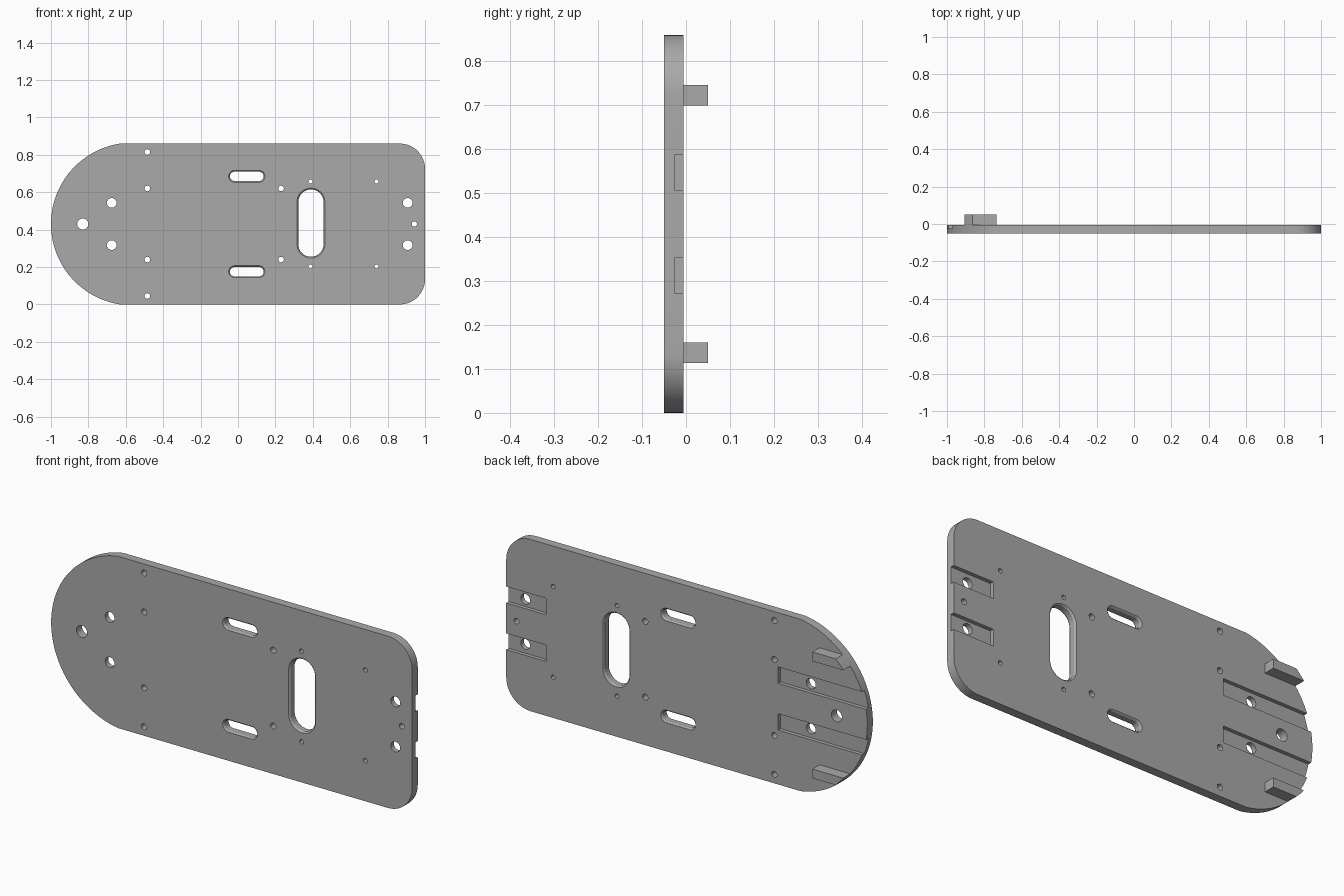
import bpy, bmesh
from math import sin, cos, pi, asin

cube = bpy.data.objects.get("Cube")
if cube:
    bpy.data.objects.remove(cube, do_unlink=True)

grey = bpy.data.materials.new("plain grey")
grey.use_nodes = True
color = (0.4, 0.4, 0.4, 1)
grey.diffuse_color = color
grey.node_tree.nodes["Principled BSDF"].inputs["Base Color"].default_value = color

FRONT, BACK, RIB_BACK, FLOOR = -0.05, -0.006, 0.05, -0.025
H = 0.86
MID = H / 2
ARC_X, ARC_R = -0.565, 0.435                 # rounded nose
CORNER = 0.135                               # rounded tail corners
NEAR, FAR = 0.076, 0.158                     # groove sides, from the middle
NOSE_GROOVE, TAIL_GROOVE = -0.505, 0.78      # closed groove ends


def arc(cx, cz, r, a0, a1, n):
    return [(cx + r * cos(a0 + (a1 - a0) * i / n),
             cz + r * sin(a0 + (a1 - a0) * i / n)) for i in range(n + 1)]


def nose_arc(d0, d1, n):
    """Part of the nose curve between two heights from the middle."""
    return arc(ARC_X, MID, ARC_R, pi - asin(d0 / ARC_R), pi - asin(d1 / ARC_R), n)


def circle(x, z, r):
    return arc(x, z, r, 0, 2 * pi, 16)[:-1]


def slot(cx, cz, w, h, grow):
    """Outline of a slot with round ends."""
    w, h = w / 2 + grow, h / 2 + grow
    r = min(w, h)
    dx, dz = w - r, h - r
    if dx > dz:
        return (arc(cx + dx, cz, r, -pi / 2, pi / 2, 16)
                + arc(cx - dx, cz, r, pi / 2, 3 * pi / 2, 16))
    return (arc(cx, cz + dz, r, 0, pi, 16)
            + arc(cx, cz - dz, r, pi, 2 * pi, 16))


def wall(bm, rings):
    """Side faces through (y, outline) rings."""
    loops = [[bm.verts.new((x, y, z)) for x, z in pts] for y, pts in rings]
    for a, b in zip(loops, loops[1:]):
        for i in range(len(a)):
            bm.faces.new((a[i - 1], a[i], b[i], b[i - 1]))


def cap(bm, y, outlines):
    """Flat face at y; every outline after the first is a hole."""
    edges = []
    for pts in outlines:
        verts = [bm.verts.new((x, y, z)) for x, z in pts]
        edges += [bm.edges.new((verts[i - 1], verts[i])) for i in range(len(verts))]
    bmesh.ops.triangle_fill(bm, edges=edges, use_beauty=True, normal=(0, 1, 0))


def finish(name, bm):
    bmesh.ops.remove_doubles(bm, verts=bm.verts, dist=0.00001)
    bmesh.ops.recalc_face_normals(bm, faces=bm.faces)
    for face in bm.faces:
        face.smooth = True
    for edge in bm.edges:
        edge.smooth = edge.calc_face_angle(pi) < pi / 6
    mesh = bpy.data.meshes.new(name)
    bm.to_mesh(mesh)
    bm.free()
    mesh.materials.append(grey)
    bpy.context.collection.objects.link(bpy.data.objects.new(name, mesh))


def plate_outline(notched):
    """Plate edge, with or without the open ends of the grooves."""
    pts = arc(1 - CORNER, CORNER, CORNER, -pi / 2, 0, 14)
    for d0, d1 in ((-FAR, -NEAR), (NEAR, FAR)):
        pts.append((1, MID + d0))
        if notched:
            pts += [(TAIL_GROOVE, MID + d0), (TAIL_GROOVE, MID + d1)]
        pts.append((1, MID + d1))
    pts += arc(1 - CORNER, H - CORNER, CORNER, 0, pi / 2, 14)
    pts += nose_arc(MID, FAR, 20)
    for d0, d1, after in ((FAR, NEAR, -NEAR), (-NEAR, -FAR, -MID)):
        if notched:
            pts += [(NOSE_GROOVE, MID + d0), (NOSE_GROOVE, MID + d1)]
        else:
            pts += nose_arc(d0, d1, 4)[1:-1]
        pts += nose_arc(d1, after, 8 if after == -NEAR else 20)
    return pts


bm = bmesh.new()
through = []        # holes that reach the back face
sunk = []           # holes that end on a groove floor

# Screw holes: x, distance from middle, radius
for x, d, r in ((-0.83, 0, 0.03), (-0.485, 0.385, 0.015), (-0.485, 0.19, 0.015),
                (0.23, 0.19, 0.015), (0.387, 0.227, 0.011),
                (0.74, 0.227, 0.011), (0.943, 0, 0.014)):
    for side in ((-1, 1) if d else (1,)):
        through.append(circle(x, MID + side * d, r))
for pts in through:
    wall(bm, [(FRONT, pts), (BACK, pts)])

# Grooves in the back, each with one screw hole through its floor
for side in (-1, 1):
    near, far = MID + side * NEAR, MID + side * FAR
    nose_floor = nose_arc(side * FAR, side * NEAR, 4)
    nose_floor += [(NOSE_GROOVE, near), (NOSE_GROOVE, far)]
    tail_floor = [(TAIL_GROOVE, near), (1, near), (1, far), (TAIL_GROOVE, far)]
    for x, floor in ((-0.675, nose_floor), (0.907, tail_floor)):
        hole = circle(x, MID + side * 0.113, 0.026)
        wall(bm, [(FRONT, hole), (FLOOR, hole)])
        cap(bm, FLOOR, [floor, hole])
        sunk.append(hole)

# Slots with eased rims: centre x, centre z, width, height
for x, z, w, h in ((0.39, MID + 0.005, 0.135, 0.36),
                   (0.047, MID + 0.255, 0.18, 0.05),
                   (0.047, MID - 0.255, 0.18, 0.05)):
    steps = ((FRONT, 0.007), (FRONT + 0.003, 0.003), (FRONT + 0.008, 0),
             (BACK - 0.008, 0), (BACK - 0.003, 0.003), (BACK, 0.007))
    wall(bm, [(y, slot(x, z, w, h, grow)) for y, grow in steps])
    through.append(slot(x, z, w, h, 0.007))

# Plate faces and edge
plain, notched = plate_outline(False), plate_outline(True)
wall(bm, [(FRONT, plain), (FLOOR, plain)])
wall(bm, [(FLOOR, notched), (BACK, notched)])
cap(bm, FRONT, [plain] + through + sunk)
cap(bm, BACK, [notched] + through)
finish("plate", bm)

# Ribs on the back, ending along the nose curve
for name, side in (("upper_rib", 1), ("lower_rib", -1)):
    bm = bmesh.new()
    pts = [(-0.735, MID + side * 0.316), (-0.735, MID + side * 0.27)]
    pts += nose_arc(side * 0.27, side * 0.316, 6)
    wall(bm, [(BACK, pts), (RIB_BACK, pts)])
    cap(bm, BACK, [pts])
    cap(bm, RIB_BACK, [pts])
    finish(name, bm)
